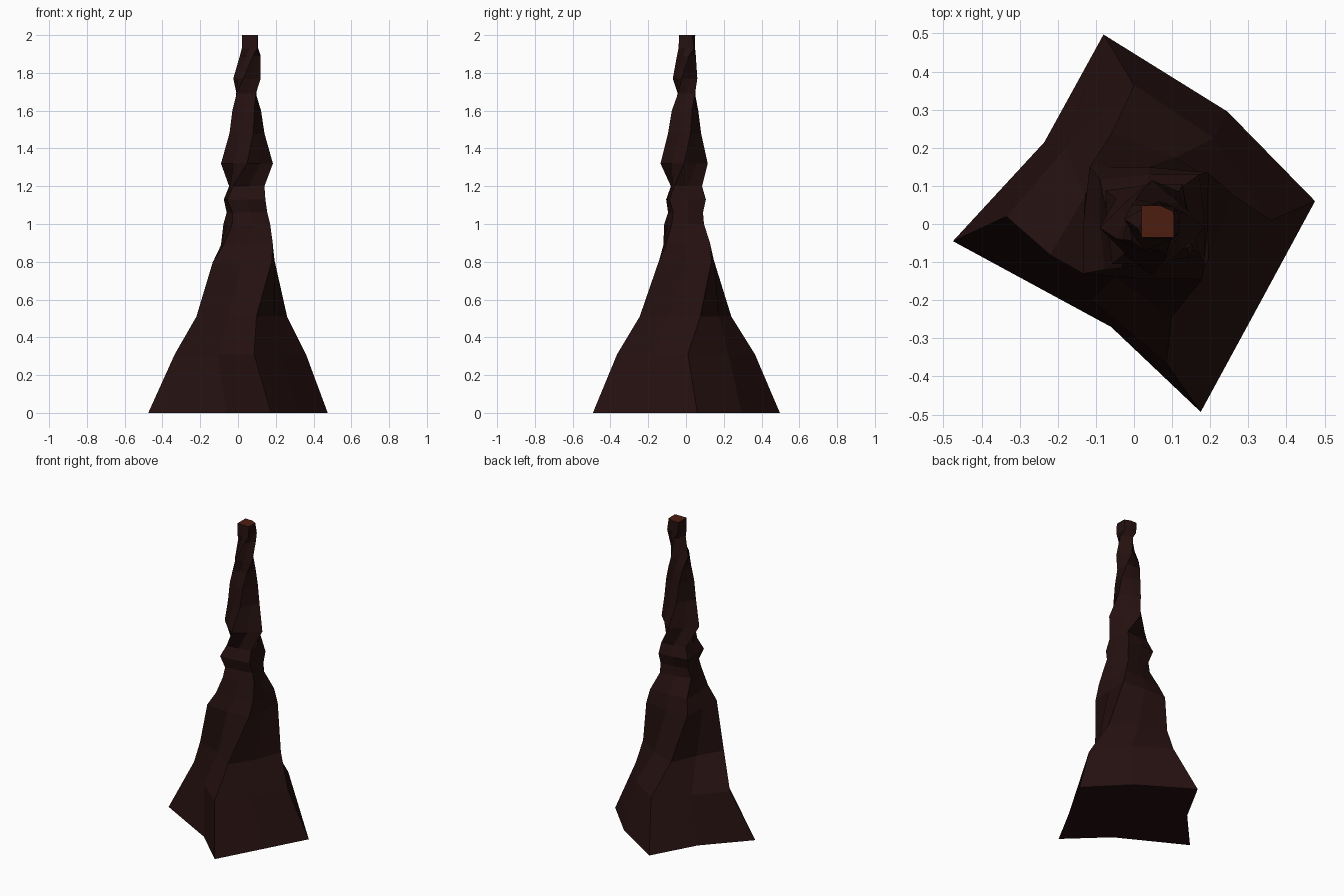
import bpy, bmesh
from math import cos, sin, radians


def material(name, rgb):
    m = bpy.data.materials.new(name)
    m.diffuse_color = (*rgb, 1)
    return m


# Uneven flank widths of the square spire (radius at each side's middle)
MIDS = (0.78, 0.66, 0.60, 0.78)


def ring(z, twist, x0, x1, y0, y1):
    """Twisted four-cornered section fitted to the given extents."""
    pts = []
    for k in range(4):
        a = radians(twist + 90 * k)
        pts.append((cos(a), sin(a)))
        a += radians(45)
        r = MIDS[k] if z < 0.6 else 0.74
        pts.append((r * cos(a), r * sin(a)))
    ax, bx = min(p[0] for p in pts), max(p[0] for p in pts)
    ay, by = min(p[1] for p in pts), max(p[1] for p in pts)
    return [(x0 + (x1 - x0) * (x - ax) / (bx - ax),
             y0 + (y1 - y0) * (y - ay) / (by - ay), z) for x, y in pts]


# Irregular foot outline, then sections: height, twist, x range, y range
foot = [(0.475, 0.06), (0.245, 0.295), (-0.08, 0.497), (-0.235, 0.215),
        (-0.475, -0.045), (-0.06, -0.27), (0.175, -0.493), (0.325, -0.217)]
lower = [(0.36, 0.01), (0.21, 0.225), (0.0, 0.365), (-0.18, 0.20),
         (-0.335, 0.02), (-0.11, -0.20), (0.085, -0.365), (0.225, -0.175)]
sections = [
    (0.51, 18, -0.22, 0.26, -0.245, 0.24),
    (0.80, 42, -0.133, 0.195, -0.145, 0.15),
    (0.89, 48, -0.09, 0.185, -0.12, 0.13),
    (1.00, 58, -0.077, 0.17, -0.115, 0.095),
    (1.06, 55, -0.06, 0.155, -0.095, 0.09),
    (1.13, 50, -0.075, 0.145, -0.105, 0.105),
    (1.20, 52, -0.047, 0.14, -0.08, 0.085),
    (1.32, 90, -0.09, 0.185, -0.135, 0.115),
    (1.48, 110, -0.045, 0.14, -0.095, 0.08),
    (1.60, 118, -0.03, 0.122, -0.075, 0.065),
    (1.69, 135, -0.01, 0.097, -0.045, 0.05),
    (1.77, 165, -0.025, 0.12, -0.07, 0.06),
    (1.89, 195, 0.01, 0.12, -0.048, 0.052),
    (1.93, 222, 0.02, 0.107, -0.04, 0.048),
]
# Clipped-square mouth at the tip, starting from the twisted first corner
tip = [(0.02, -0.035), (0.063, -0.036), (0.105, -0.035), (0.105, 0.0),
       (0.104, 0.032), (0.068, 0.049), (0.02, 0.049), (0.02, 0.006)]

rings = [[(x, y, 0) for x, y in foot], [(x, y, 0.31) for x, y in lower]]
rings += [ring(*s) for s in sections]
rings.append([(x, y, 2.0) for x, y in tip])

# Loft the sections into one faceted spire, closed at both ends
bm = bmesh.new()
loops = [[bm.verts.new(p) for p in r] for r in rings]
for a, b in zip(loops, loops[1:]):
    for i in range(8):
        j = (i + 1) % 8
        bm.faces.new((a[i], a[j], b[j], b[i]))
bm.faces.new(loops[0][::-1])
cap = bm.faces.new(loops[-1])
cap.material_index = 1
bmesh.ops.recalc_face_normals(bm, faces=bm.faces)

mesh = bpy.data.meshes.new("rock_spire")
bm.to_mesh(mesh)
bm.free()
mesh.materials.append(material("dark_rock", (0.018, 0.0055, 0.005)))
mesh.materials.append(material("ember_tip", (0.075, 0.0125, 0.005)))
spire = bpy.data.objects.new("rock_spire", mesh)
bpy.context.collection.objects.link(spire)
